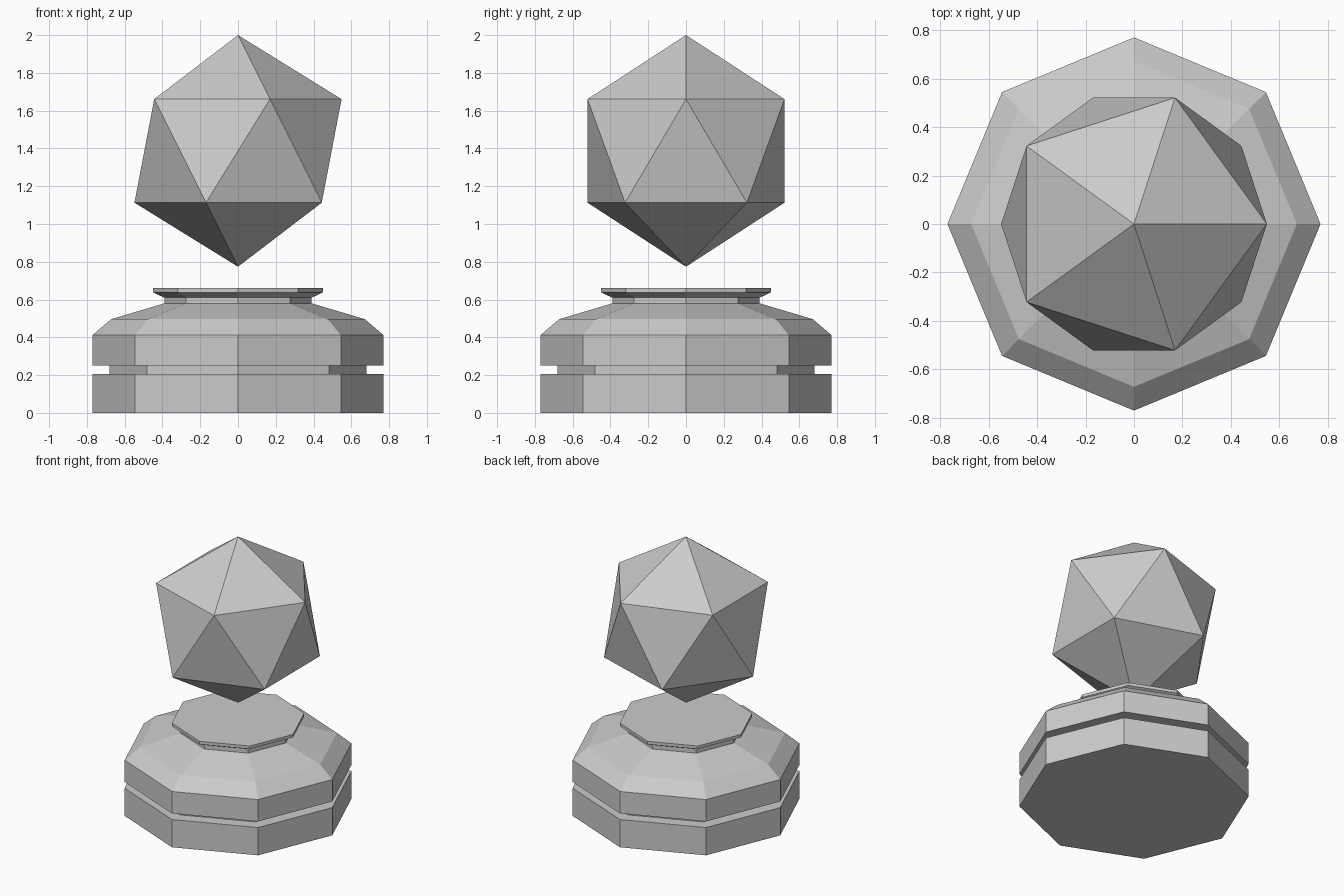
import bpy, bmesh
from math import cos, sin, tau

if "Cube" in bpy.data.objects:
    bpy.data.objects.remove(bpy.data.objects["Cube"])

SIDES = 8


def lathe(name, profile, sides=SIDES):
    """Closed faceted solid from a (radius, height) profile, listed bottom to top."""
    bm = bmesh.new()
    rings = [[bm.verts.new((r * cos(tau * i / sides), r * sin(tau * i / sides), z))
              for i in range(sides)] for r, z in profile]
    for low, high in zip(rings, rings[1:]):
        for i in range(sides):
            j = (i + 1) % sides
            bm.faces.new((low[i], low[j], high[j], high[i]))
    bm.faces.new(rings[0][::-1])
    bm.faces.new(rings[-1])
    mesh = bpy.data.meshes.new(name)
    bm.to_mesh(mesh)
    bm.free()
    obj = bpy.data.objects.new(name, mesh)
    bpy.context.collection.objects.link(obj)
    return obj


# Octagonal pedestal: grooved plinth, sloped shoulder, narrow neck and flared top plate
lathe("pedestal", [
    (0.77, 0.0), (0.77, 0.205),
    (0.68, 0.205), (0.68, 0.25),
    (0.77, 0.25), (0.77, 0.412),
    (0.672, 0.496), (0.39, 0.58),
    (0.39, 0.61), (0.45, 0.638), (0.45, 0.66),
])

# Floating twenty-sided crystal, points up and down
bpy.ops.mesh.primitive_ico_sphere_add(subdivisions=1, radius=0.613, location=(0, 0, 1.387))
bpy.context.object.name = "floating_crystal"
